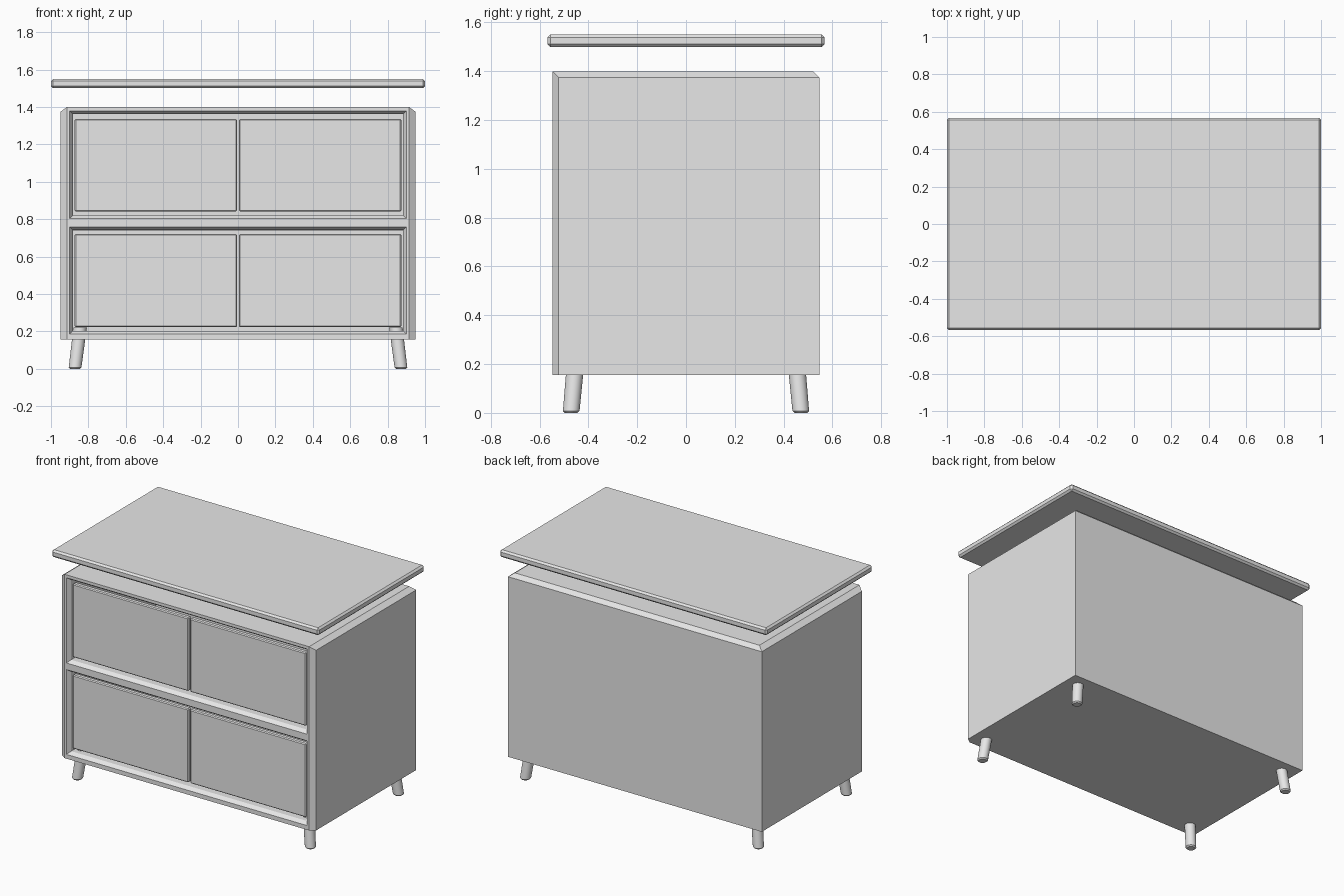
import bpy, bmesh
from mathutils import Matrix, Vector

default_cube = bpy.data.objects.get("Cube")
if default_cube:
    bpy.data.objects.remove(default_cube, do_unlink=True)

grey = bpy.data.materials.new("plain grey")
grey.use_nodes = True
grey.diffuse_color = (0.8, 0.8, 0.8, 1)
grey.node_tree.nodes["Principled BSDF"].inputs["Base Color"].default_value = (0.8, 0.8, 0.8, 1)


def finish(bm, name):
    bmesh.ops.recalc_face_normals(bm, faces=bm.faces)
    mesh = bpy.data.meshes.new(name)
    bm.to_mesh(mesh)
    bm.free()
    mesh.materials.append(grey)
    obj = bpy.data.objects.new(name, mesh)
    bpy.context.collection.objects.link(obj)
    return obj


def box(low, high):
    low, high = Vector(low), Vector(high)
    bm = bmesh.new()
    bmesh.ops.create_cube(bm, size=1)
    bmesh.ops.scale(bm, vec=high - low, verts=bm.verts)
    bmesh.ops.translate(bm, vec=(low + high) / 2, verts=bm.verts)
    return bm


def chamfer(bm, edges, width):
    bmesh.ops.bevel(bm, geom=list(edges), offset=width, segments=1,
                    affect='EDGES', profile=0.5)


def bevelled_box(name, low, high, width):
    bm = box(low, high)
    chamfer(bm, bm.edges, width)
    return finish(bm, name)


# Carcass: chamfered top sides, top back and front uprights
stretch = 1.4
half_depth, base, top = 0.547, 0.156, 1.399
bm = box((-0.95 / stretch, -half_depth, base), (0.95 / stretch, half_depth, top))


def is_chamfered(edge):
    a, b = (v.co for v in edge.verts)
    mid = (a + b) / 2
    top_edge = mid.z > top - 0.01 and mid.y > -half_depth + 0.01
    upright = abs(a.z - b.z) > 0.5 and mid.y < 0
    return top_edge or upright


chamfer(bm, [e for e in bm.edges if is_chamfered(e)], 0.025)
bmesh.ops.scale(bm, vec=(stretch, 1, 1), verts=bm.verts)


# Cut the front into a frame and sink two splayed openings into it
def front_faces():
    return [f for f in bm.faces if f.calc_center_median().y < -half_depth + 0.001]


openings = [(0.185, 0.758), (0.803, 1.379)]
cuts = [(Vector((0, 0, z)), Vector((0, 0, 1))) for pair in openings for z in pair]
cuts += [(Vector((x, 0, 0)), Vector((1, 0, 0))) for x in (-0.9, 0.9)]
for point, normal in cuts:
    faces = front_faces()
    edges = {e for f in faces for e in f.edges}
    verts = {v for f in faces for v in f.verts}
    bmesh.ops.bisect_plane(bm, geom=faces + list(edges) + list(verts),
                           plane_co=point, plane_no=normal)


def in_opening(face):
    c = face.calc_center_median()
    return abs(c.x) < 0.85 and any(lo < c.z < hi for lo, hi in openings)


bm.normal_update()
panels = [f for f in front_faces() if in_opening(f)]
bmesh.ops.inset_individual(bm, faces=panels, thickness=0.024, depth=-0.025)
bmesh.ops.inset_individual(bm, faces=panels, thickness=0.001, depth=-0.9)
finish(bm, "cabinet_body")

# Drawer fronts
for row, low, high in (("lower", 0.222, 0.72), ("upper", 0.84, 1.336)):
    for side, x1, x2 in (("right", -0.873, -0.006), ("left", 0.006, 0.873)):
        bevelled_box(f"{row}_{side}_drawer_front", (x1, -0.522, low),
                     (x2, -0.487, high), 0.006)

# Raised top board
bevelled_box("top_board", (-1, -0.568, 1.5), (1, 0.568, 1.55), 0.012)

# Splayed legs with a softened foot
leg_height = 0.22
for end, sy in (("front", -1), ("back", 1)):
    for side, sx in (("right", -1), ("left", 1)):
        bm = bmesh.new()
        bmesh.ops.create_cone(bm, cap_ends=True, segments=32, radius1=0.034,
                              radius2=0.036, depth=leg_height,
                              matrix=Matrix.Translation((0, 0, leg_height / 2)))
        chamfer(bm, [e for e in bm.edges if all(v.co.z < 0.01 for v in e.verts)], 0.008)
        for v in bm.verts:
            lean = v.co.z / leg_height
            v.co.x += sx * (0.872 - 0.028 * lean)
            v.co.y += sy * (0.471 - 0.02 * lean)
        leg = finish(bm, f"{end}_{side}_leg")
        bpy.ops.object.select_all(action='DESELECT')
        leg.select_set(True)
        bpy.context.view_layer.objects.active = leg
        bpy.ops.object.shade_smooth_by_angle(angle=0.5)
